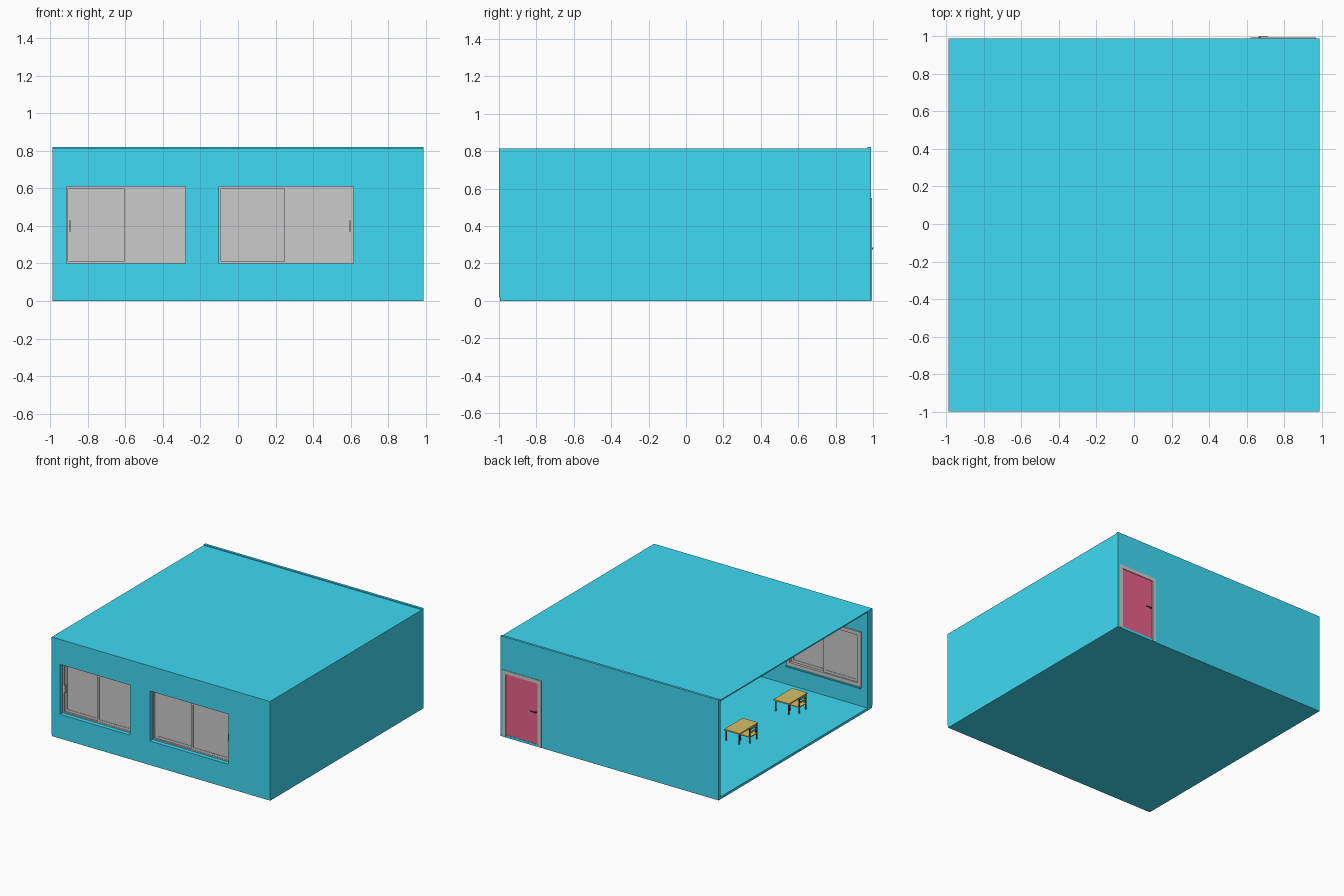
import bpy
import bmesh
from mathutils import Vector

if "Cube" in bpy.data.objects:
    bpy.data.objects.remove(bpy.data.objects["Cube"])


def material(name, rgb):
    m = bpy.data.materials.new(name)
    m.diffuse_color = (*rgb, 1)
    m.use_nodes = True
    m.node_tree.nodes["Principled BSDF"].inputs["Base Color"].default_value = m.diffuse_color
    return m


BLUE = material("blue_paint", (0.05, 0.70, 0.90))
RED = material("red_door", (0.82, 0.12, 0.26))
WOOD = material("wood", (0.68, 0.53, 0.13))
DARK = material("dark_metal", (0.06, 0.06, 0.06))


def boxes(name, spans, mat=None):
    """One object from boxes given as (x0, x1, y0, y1, z0, z1)."""
    bm = bmesh.new()
    for x0, x1, y0, y1, z0, z1 in spans:
        made = bmesh.ops.create_cube(bm, size=1)["verts"]
        bmesh.ops.scale(bm, vec=(x1 - x0, y1 - y0, z1 - z0), verts=made)
        bmesh.ops.translate(bm, vec=Vector((x0 + x1, y0 + y1, z0 + z1)) / 2, verts=made)
    mesh = bpy.data.meshes.new(name)
    bm.to_mesh(mesh)
    bm.free()
    obj = bpy.data.objects.new(name, mesh)
    bpy.context.collection.objects.link(obj)
    if mat:
        mesh.materials.append(mat)
    return obj


def cut(obj, name, spans):
    cutter = boxes(name, spans)
    cutter.hide_render = True
    cutter.hide_viewport = True
    mod = obj.modifiers.new("opening", "BOOLEAN")
    mod.operation = "DIFFERENCE"
    mod.solver = "EXACT"
    mod.object = cutter


def frame(x0, x1, y0, y1, z0, z1, w, bottom=True):
    """Spans of a rectangular frame in the xz plane."""
    zb = z0 + w if bottom else z0
    spans = [(x0, x0 + w, y0, y1, zb, z1 - w),
             (x1 - w, x1, y0, y1, zb, z1 - w),
             (x0, x1, y0, y1, z1 - w, z1)]
    if bottom:
        spans.append((x0, x1, y0, y1, z0, zb))
    return spans


# Shell: floor, roof and three walls, the left side is open
boxes("floor", [(-0.99, 0.99, -0.995, 0.99, 0.0, 0.02)], BLUE)
boxes("roof", [(-0.99, 0.99, -1.0, 0.97, 0.805, 0.815)], BLUE)
boxes("right_wall", [(0.97, 0.99, -0.94, 0.97, 0.02, 0.805)], BLUE)
front_wall = boxes("front_wall", [(-0.99, 0.99, -1.0, -0.94, 0.02, 0.805)], BLUE)
back_wall = boxes("back_wall", [(-0.99, 0.99, 0.97, 0.99, 0.02, 0.822)], BLUE)

# Sliding windows
Z0, Z1 = 0.20, 0.61
WINDOWS = [("left", -0.915, -0.28, -0.895), ("right", -0.10, 0.615, 0.595)]
cut(front_wall, "window_cutter", [(a, b, -1.1, -0.9, Z0, Z1) for _, a, b, _ in WINDOWS])
for side, a, b, hx in WINDOWS:
    mid = (a + b) / 2
    boxes(side + "_window_frame", frame(a, b, -0.965, -0.93, Z0, Z1, 0.01))
    # inner trim flange overlapping the wall
    boxes(side + "_window_trim", frame(a - 0.02, b + 0.02, -0.94, -0.93, Z0 - 0.02, Z1 + 0.02, 0.02))
    for label, p, q, y in (("outer", mid - 0.01, b - 0.01, -0.957),
                           ("inner", a + 0.01, mid + 0.01, -0.945)):
        boxes(f"{side}_{label}_sash", frame(p, q, y - 0.005, y + 0.005, Z0 + 0.01, Z1 - 0.01, 0.02))
        boxes(f"{side}_{label}_pane", [(p + 0.02, q - 0.02, y - 0.002, y + 0.002, Z0 + 0.03, Z1 - 0.03)])
    boxes(side + "_window_pull", [(hx - 0.004, hx + 0.004, -0.972, -0.95, 0.37, 0.43)])
    boxes(side + "_window_sill", [(a - 0.02, b + 0.02, -0.94, -0.92, Z0 - 0.03, Z0 - 0.02)], BLUE)

# Door with frame and lever handles on both sides
cut(back_wall, "door_cutter", [(0.625, 0.965, 0.9, 1.1, -0.1, 0.545)])
boxes("door_frame", frame(0.62, 0.97, 0.965, 0.994, 0.002, 0.55, 0.03, bottom=False))
boxes("door", [(0.65, 0.94, 0.972, 0.988, 0.005, 0.52)], RED)
boxes("door_handles", [(0.664, 0.674, 0.96, 1.0, 0.275, 0.285),
                       (0.664, 0.715, 0.996, 1.0, 0.276, 0.284),
                       (0.664, 0.715, 0.96, 0.964, 0.276, 0.284)], DARK)


def legs(x0, x1, y0, y1, top, w=0.008):
    return [(x, x + w, y, y + w, 0.02, top) for x in (x0, x1 - w) for y in (y0, y1 - w)]


def desk_and_chair(tag, cx, cy):
    x0, x1, y0, y1 = cx - 0.07, cx + 0.07, cy - 0.12, cy + 0.12
    boxes("desk_top_" + tag, [(x0, x1, y0, y1, 0.105, 0.115)], WOOD)
    boxes("desk_legs_" + tag, legs(x0 + 0.008, x1 - 0.008, y0 + 0.008, y1 - 0.008, 0.105), DARK)
    # chair on the left long side, facing right
    sx0, sx1, sy0, sy1 = cx - 0.115, cx - 0.02, cy - 0.045, cy + 0.05
    boxes("chair_seat_" + tag, [(sx0, sx1, sy0, sy1, 0.065, 0.072)], WOOD)
    back = [(sx0, sx0 + 0.008, y, y + 0.008, 0.072, 0.14) for y in (sy0, sy1 - 0.008)]
    boxes("chair_frame_" + tag, legs(sx0, sx1, sy0, sy1, 0.065) + back, DARK)
    boxes("chair_back_slats_" + tag,
          [(sx0 + 0.002, sx0 + 0.006, sy0 + 0.008, sy1 - 0.008, z, z + 0.012)
           for z in (0.098, 0.124)], WOOD)


# Rows of desks
for i, cx in enumerate((-0.515, 0.125)):
    for j, cy in enumerate((-0.62, 0.02, 0.66)):
        desk_and_chair(f"{i}_{j}", cx, cy)
